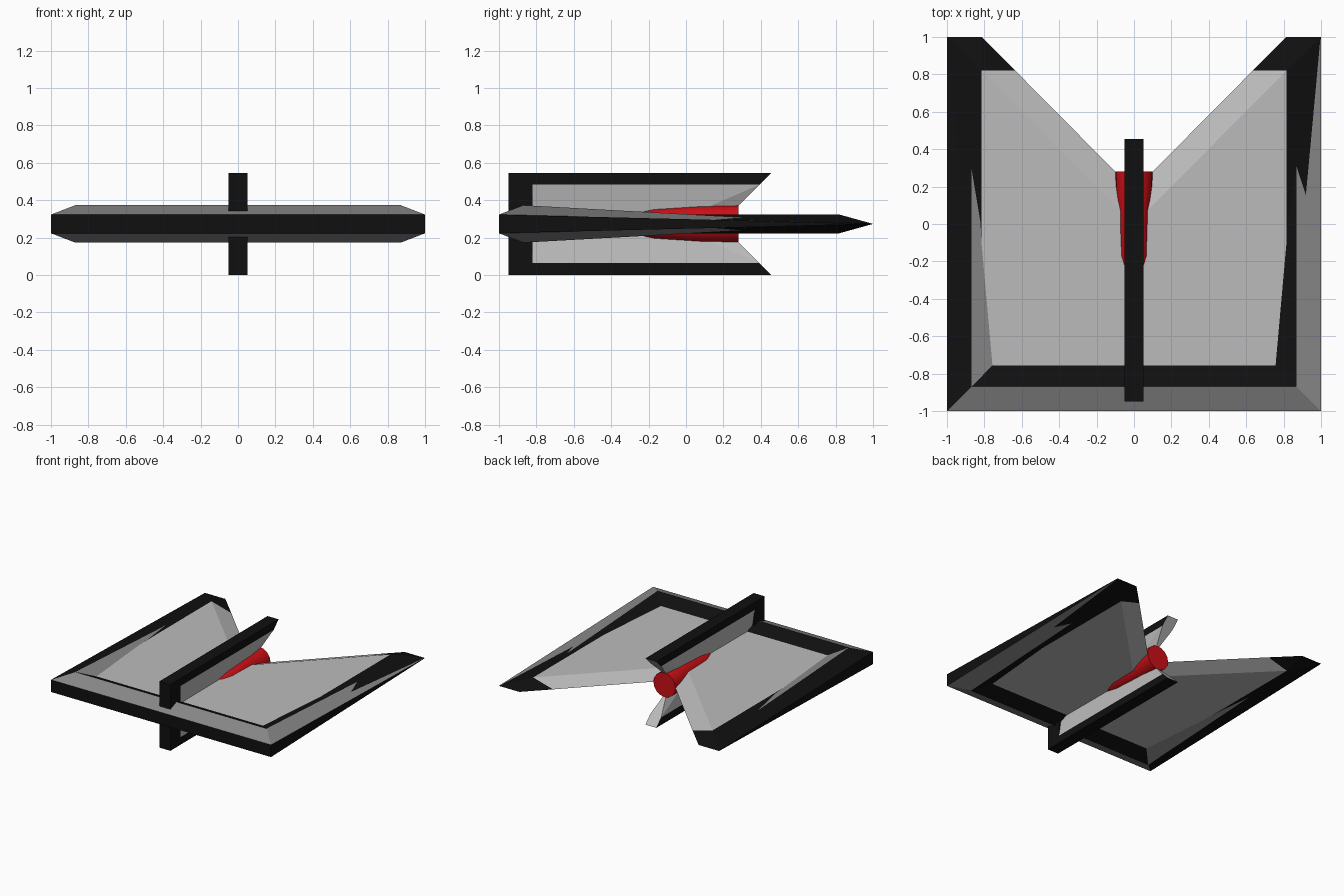
import bpy, bmesh, math

if "Cube" in bpy.data.objects:
    bpy.data.objects.remove(bpy.data.objects["Cube"])

ZC = 0.273  # mid-plane height


def mat(name, c):
    m = bpy.data.materials.new(name)
    m.diffuse_color = (*c, 1)
    m.use_nodes = True
    m.node_tree.nodes["Principled BSDF"].inputs["Base Color"].default_value = m.diffuse_color
    return m


BLACK = mat("black_foam", (0.005, 0.005, 0.005))
RED = mat("red_body", (0.6, 0.005, 0.008))
MID = mat("mid_grey", (0.25, 0.25, 0.25))
PALE = mat("pale_grey", (0.5, 0.5, 0.5))
MATS = [PALE, BLACK, MID, RED]


def build(name, faces):
    """faces: list of (points, material index); coincident points are welded."""
    bm = bmesh.new()
    for pts, mi in faces:
        bm.faces.new([bm.verts.new(p) for p in pts]).material_index = mi
    bmesh.ops.remove_doubles(bm, verts=bm.verts, dist=1e-4)
    bmesh.ops.recalc_face_normals(bm, faces=bm.faces)
    me = bpy.data.meshes.new(name)
    bm.to_mesh(me)
    bm.free()
    for m in MATS:
        me.materials.append(m)
    ob = bpy.data.objects.new(name, me)
    bpy.context.collection.objects.link(ob)
    return ob


# Wing panels: flat centre, edges tapering to a knife edge
T = 0.05
a, b, c, d = (0, -.87, T), (.815, -.87, T), (.815, .82, T), (0, 0, T)
e, f, g = (1, -.87, 0), (1, 1, 0), (.815, 1, 0)
h, i, j = (.1, .28, 0), (0, .28, 0), (.635, .82, 0)
half = [((a, b, c, d), 0), ((b, e, f, c), 1), ((c, f, g), 1),
        ((c, g, j), 1), ((c, j, h, d), 0), ((d, h, i), 0)]
for sx, side in ((1, "right"), (-1, "left")):
    build(side + "_wing_panel", [([(sx * x, y, ZC + s * z) for x, y, z in p], m)
                                 for s in (1, -1) for p, m in half])

# Side rails: ridged bars tapering to the rear tip
for sx, side in ((1, "right"), (-1, "left")):
    outer_m, inner_m = (2, 1) if sx > 0 else (1, 2)
    front = [(1, -1, .05), (.87, -.87, .1), (.75, -.75, .047)]
    back = [(1, 1, 0), (.87, 1, 0), (.75, 1, 0)]
    back = [(1, .99, .001), (.87, .85, .005), (.78, .75, .005)]
    faces = []
    for s in (1, -1):
        P = [(sx * x, y, ZC + s * z) for x, y, z in front]
        Q = [(sx * x, y, ZC + s * z) for x, y, z in back]
        faces += [((P[0], P[1], Q[1], Q[0]), outer_m), ((P[1], P[2], Q[2], Q[1]), inner_m)]
    o0, o1 = (sx, -1, ZC - .05), (sx, -1, ZC + .05)
    o2, o3 = (sx, .99, ZC + .001), (sx, .99, ZC - .001)
    faces.append(((o0, o1, o2, o3), 1))
    build(side + "_rail", faces)

# Leading edge bar
prof = [(-1, .05, 1), (-.87, .1, .87), (-.75, .047, .75)]
faces = [(((-1, -1, ZC - .05), (1, -1, ZC - .05), (1, -1, ZC + .05), (-1, -1, ZC + .05)), 1)]
for s in (1, -1):
    for k in (0, 1):
        (y0, z0, x0), (y1, z1, x1) = prof[k:k + 2]
        faces.append((((-x0, y0, ZC + s * z0), (x0, y0, ZC + s * z0),
                       (x1, y1, ZC + s * z1), (-x1, y1, ZC + s * z1)), 2 - k))
build("leading_edge", faces)

# Fins: black rim with panels sinking towards the middle
W = 0.05
H, HI = .272, .21
for s, nm in ((1, "upper_fin"), (-1, "lower_fin")):
    faces = []

    def P(x, y, z):
        return (x, y, ZC + s * z)
    for q in (1, -1):
        w = q * W
        faces += [
            ([P(w, -.95, .06), P(w, -.95, H), P(w, -.82, H), P(w, -.82, .06)], 1),
            ([P(w, -.82, HI), P(w, -.82, H), P(w, .455, H), P(w, .393, HI)], 1),
            ([P(w, -.82, HI), P(w, .393, HI), P(q * .02, 0, .04), P(q * .025, -.82, .04)], 0),
            ([P(w, .393, HI), P(q * .003, .25, .067), P(q * .02, 0, .04)], 0),
            ([P(w, -.82, .04), P(w, -.82, HI), P(q * .025, -.82, .04)], 1),
        ]
    faces += [
        ([P(-W, -.95, .06), P(W, -.95, .06), P(W, -.95, H), P(-W, -.95, H)], 1),
        ([P(-W, -.95, H), P(W, -.95, H), P(W, .455, H), P(-W, .455, H)], 1),
        ([P(-W, .455, H), P(W, .455, H), P(W, .393, HI), P(-W, .393, HI)], 0),
        ([P(-W, .393, HI), P(W, .393, HI), P(.003, .25, .067), P(-.003, .25, .067)], 0),
    ]
    build(nm, faces)

# Red motor body: lathed along y
rings = [(.28, .1, .1), (.2, .1, .1), (.08, .087, .1), (-.17, .086, .082), (-.3, .05, .055), (-.4, .02, .03)]
N = 16
loops = [[(rx * math.cos(2 * math.pi * k / N), y, ZC + rz * math.sin(2 * math.pi * k / N))
          for k in range(N)] for y, rx, rz in rings]
faces = [(loops[0], 3), (loops[-1], 3)]
for A, B in zip(loops, loops[1:]):
    faces += [((A[k], A[(k + 1) % N], B[(k + 1) % N], B[k]), 3) for k in range(N)]
body = build("motor_body", faces)
bpy.context.view_layer.objects.active = body
body.select_set(True)
bpy.ops.object.shade_smooth_by_angle(angle=math.radians(35))
